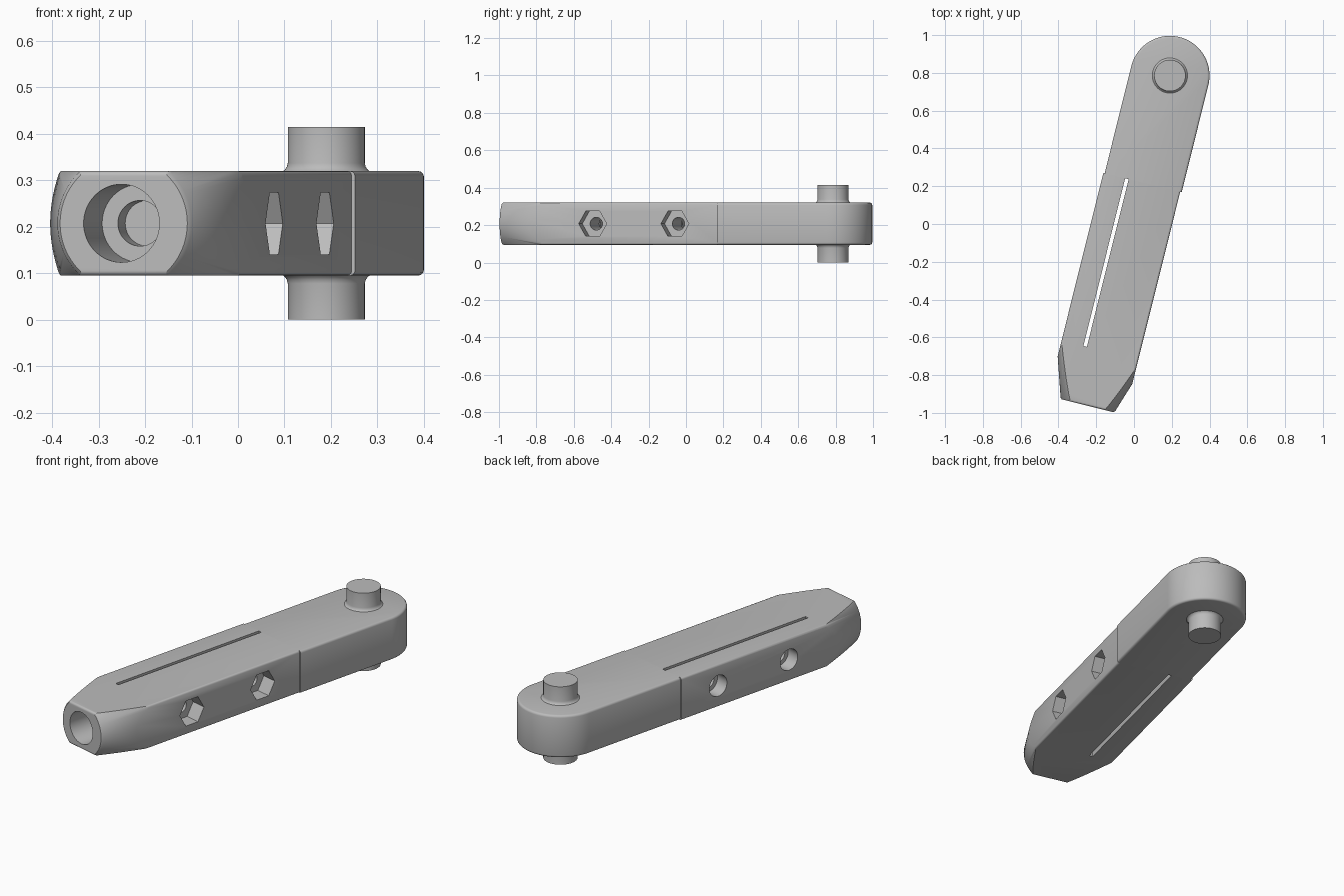
import bpy, bmesh, math
from mathutils import Matrix, Vector

if "Cube" in bpy.data.objects:
    bpy.data.objects.remove(bpy.data.objects["Cube"], do_unlink=True)

# Main dimensions, in a frame with the pin at the origin and the arm along -y
BOTTOM, TOP = 0.095, 0.32
MID = (BOTTOM + TOP) / 2
R = 0.21
SEAM, TIP = -0.585, -1.802
PLACE = Matrix.Translation((0.19, 0.786, 0)) @ Matrix.Rotation(math.radians(-14), 4, 'Z')

grey = bpy.data.materials.new("plain grey")
grey.use_nodes = True
grey.diffuse_color = (0.5, 0.5, 0.5, 1)
grey.node_tree.nodes["Principled BSDF"].inputs["Base Color"].default_value = grey.diffuse_color


def finish(name, bm):
    bmesh.ops.recalc_face_normals(bm, faces=bm.faces)
    mesh = bpy.data.meshes.new(name)
    bm.to_mesh(mesh)
    bm.free()
    mesh.materials.append(grey)
    obj = bpy.data.objects.new(name, mesh)
    obj.matrix_world = PLACE
    bpy.context.collection.objects.link(obj)
    return obj


def prism(name, outline, low, high, rounding=0):
    """Upright block; rims are rounded except along the seam."""
    bm = bmesh.new()
    base = bm.faces.new([bm.verts.new((x, y, low)) for x, y in outline])
    out = bmesh.ops.extrude_face_region(bm, geom=[base], use_keep_orig=True)
    for v in out["geom"]:
        if isinstance(v, bmesh.types.BMVert):
            v.co.z = high
    if rounding:
        bmesh.ops.recalc_face_normals(bm, faces=bm.faces)
        rims = [e for e in bm.edges
                if abs(e.verts[0].co.z - e.verts[1].co.z) < 1e-5
                and not all(abs(v.co.y - SEAM) < 1e-5 for v in e.verts)]
        bmesh.ops.bevel(bm, geom=rims, offset=rounding, segments=3,
                        profile=0.5, affect='EDGES')
    return finish(name, bm)


def turned(name, axis, centre, profile, sides=64):
    """Solid of rings (position along axis, radius)."""
    ahead = Vector([a == axis for a in "XYZ"])
    across = Vector((0, 1, 0)) if axis == "X" else Vector((1, 0, 0))
    up = Vector((0, 1, 0)) if axis == "Z" else Vector((0, 0, 1))
    bm = bmesh.new()
    rings = []
    for pos, radius in profile:
        angles = [math.tau * i / sides for i in range(sides)]
        rings.append([bm.verts.new(Vector(centre) + ahead * pos + radius *
                                   (across * math.cos(a) + up * math.sin(a)))
                      for a in angles])
    for a, b in zip(rings, rings[1:]):
        for i in range(sides):
            j = (i + 1) % sides
            bm.faces.new((a[i], a[j], b[j], b[i]))
    bm.faces.new(rings[0])
    bm.faces.new(rings[-1])
    return finish(name, bm)


def boolean(target, tool, operation='DIFFERENCE'):
    mod = target.modifiers.new("cut", 'BOOLEAN')
    mod.object, mod.operation, mod.solver = tool, operation, 'EXACT'
    bpy.context.view_layer.objects.active = target
    bpy.ops.object.modifier_apply(modifier=mod.name)
    bpy.data.objects.remove(tool, do_unlink=True)


def smooth(obj):
    bpy.ops.object.select_all(action='DESELECT')
    obj.select_set(True)
    bpy.context.view_layer.objects.active = obj
    bpy.ops.object.shade_smooth_by_angle(angle=math.radians(32))


# Rear arm with its round end
arc = [(R * math.cos(math.pi * i / 40), R * math.sin(math.pi * i / 40)) for i in range(41)]
rear = prism("rear_arm", arc + [(-R, SEAM), (R, SEAM)], BOTTOM, TOP, 0.012)

# Front arm, set slightly to one side, with a conical nose
left, right = -0.217, 0.202
front = prism("front_arm", [(right, SEAM), (left, SEAM), (left, TIP), (right, TIP)],
              BOTTOM, TOP, 0.01)
nose = turned("nose_cone", "Y", (0, 0, MID),
              [(TIP - 0.001, 0.140), (TIP + 0.008, 0.149), (0.2, 0.80)], 128)
boolean(front, nose, 'INTERSECT')

# Stepped bore in the tip
bore_centre = (-0.005, TIP, MID)
boolean(front, turned("tip_bore", "Y", bore_centre,
                      [(-0.1, 0.084), (0.165, 0.084), (0.165, 0.049), (0.23, 0.049)]))

# Bolt holes: hexagonal pocket, through hole, round counterbore
for y in (-1.274, -0.821):
    at = (0, y, MID)
    boolean(front, turned("nut_pocket", "X", at, [(right - 0.08, 0.077), (right + 0.1, 0.077)], 6))
    boolean(front, turned("bolt_hole", "X", at, [(left - 0.1, 0.034), (right + 0.1, 0.034)], 40))
    boolean(front, turned("head_pocket", "X", at, [(left - 0.1, 0.056), (left + 0.07, 0.056)], 48))

# Long clamping slot
boolean(front, prism("slot", [(-0.098, -1.5), (-0.079, -1.5), (-0.079, SEAM + 0.01),
                              (-0.098, SEAM + 0.01)], -0.1, 0.6))

# Pivot pin, flared where it meets the arm on both sides
half = [(0, 0.083), (0.078, 0.083), (0.086, 0.085), (0.092, 0.089), (0.097, 0.096)]
pin = turned("pivot_pin", "Z", (0, 0, 0), half + [(2 * MID - z, r) for z, r in reversed(half)])

for part in (rear, front, pin):
    smooth(part)
